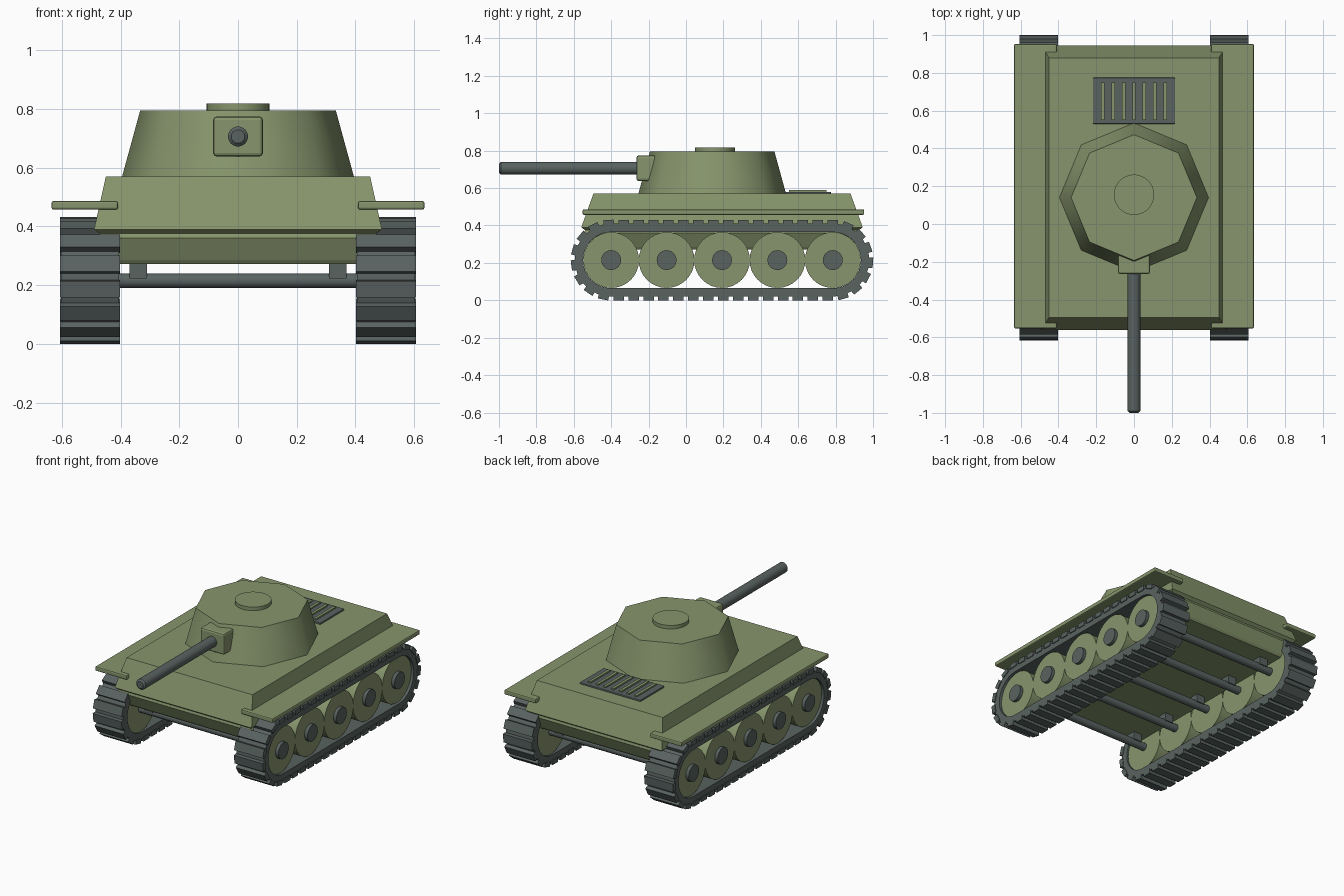
import bpy, bmesh
from math import pi, sin, cos
from mathutils import Matrix, Vector

old = bpy.data.objects.get("Cube")
if old:
    bpy.data.objects.remove(old, do_unlink=True)


def material(name, color):
    m = bpy.data.materials.new(name)
    m.use_nodes = True
    m.diffuse_color = color
    m.node_tree.nodes["Principled BSDF"].inputs["Base Color"].default_value = color
    return m


GREEN = material("olive green", (0.24, 0.30, 0.15, 1))
GREY = material("steel grey", (0.10, 0.125, 0.12, 1))


def finish(name, bm, mat, bevel=0, smooth=None):
    bmesh.ops.recalc_face_normals(bm, faces=bm.faces)
    mesh = bpy.data.meshes.new(name)
    bm.to_mesh(mesh)
    bm.free()
    ob = bpy.data.objects.new(name, mesh)
    bpy.context.collection.objects.link(ob)
    mesh.materials.append(mat)
    if bevel:
        mod = ob.modifiers.new("bevel", "BEVEL")
        mod.width, mod.segments = bevel, 2
    if smooth:
        bpy.ops.object.select_all(action="DESELECT")
        ob.select_set(True)
        bpy.context.view_layer.objects.active = ob
        bpy.ops.object.shade_smooth_by_angle(angle=smooth)
    return ob


def add_box(bm, x, y, z, matrix=Matrix()):
    center = Vector(((x[0] + x[1]) / 2, (y[0] + y[1]) / 2, (z[0] + z[1]) / 2))
    size = (x[1] - x[0], y[1] - y[0], z[1] - z[0])
    bmesh.ops.create_cube(bm, size=1, matrix=matrix @ Matrix.Translation(center)
                          @ Matrix.Diagonal((*size, 1)))


def box(name, mat, x, y, z, bevel=0):
    bm = bmesh.new()
    add_box(bm, x, y, z)
    return finish(name, bm, mat, bevel)


def loft(name, mat, rings):
    # Stack of rectangles: (z, half width, front y, back y)
    bm = bmesh.new()
    loops = [[bm.verts.new(p + (z,)) for p in ((-w, f), (w, f), (w, b), (-w, b))]
             for z, w, f, b in rings]
    for lo, hi in zip(loops, loops[1:]):
        for i in range(4):
            j = (i + 1) % 4
            bm.faces.new((lo[i], lo[j], hi[j], hi[i]))
    bm.faces.new(loops[0])
    bm.faces.new(loops[-1])
    return finish(name, bm, mat)


def rod(name, mat, start, end, r1, r2=None, sides=32, smooth=0.7, bevel=0):
    start, end = Vector(start), Vector(end)
    axis = end - start
    rot = axis.to_track_quat("Z", "Y").to_matrix().to_4x4()
    bm = bmesh.new()
    bmesh.ops.create_cone(bm, cap_ends=True, segments=sides, radius1=r1,
                          radius2=r1 if r2 is None else r2, depth=axis.length,
                          matrix=Matrix.Translation((start + end) / 2) @ rot)
    return finish(name, bm, mat, bevel, smooth)


# Hull: sloped upper body over a slightly inset lower tub
loft("upper_hull", GREEN, [(0.375, 0.47, -0.54, 0.925), (0.39, 0.49, -0.56, 0.945),
                           (0.57, 0.45, -0.495, 0.88)])
loft("lower_hull", GREEN, [(0.272, 0.43, -0.50, 0.885), (0.285, 0.44, -0.51, 0.895),
                           (0.36, 0.48, -0.545, 0.93), (0.376, 0.47, -0.54, 0.925)])

# Turret, hatch, mantlet and gun
TY = 0.14
rod("turret", GREEN, (0, TY, 0.565), (0, TY, 0.795), 0.396, 0.333, sides=8, smooth=0.87)
rod("hatch", GREEN, (0, 0.155, 0.79), (0, 0.155, 0.818), 0.107)
box("gun_mantlet", GREEN, (-0.085, 0.085), (-0.265, -0.16), (0.638, 0.774), bevel=0.012)
rod("gun_barrel", GREY, (0, -0.2, 0.706), (0, -0.99, 0.706), 0.034)
rod("gun_muzzle", GREY, (0, -0.99, 0.706), (0, -1.0, 0.706), 0.034, 0.023)

# Engine grille with raised slats
box("engine_grille", GREY, (-0.217, 0.217), (0.53, 0.775), (0.56, 0.58), bevel=0.004)
bm = bmesh.new()
for i in range(-3, 4):
    x = i * 0.055
    add_box(bm, (x - 0.009, x + 0.009), (0.55, 0.75), (0.575, 0.589))
finish("grille_slats", bm, GREEN)

# Running gear
WZ, Y0, Y1 = 0.215, -0.40, 0.785
STRAIGHT, R = Y1 - Y0, 0.195
LENGTH = 2 * STRAIGHT + 2 * pi * R


def oval(r, steps=16):
    # Closed loop around the first and last wheels
    pts = []
    for cy, a0 in ((Y1, -pi / 2), (Y0, pi / 2)):
        for i in range(steps + 1):
            a = a0 + pi * i / steps
            pts.append((cy + r * cos(a), WZ + r * sin(a)))
    return pts


def along(d):
    # Position and outward angle at a distance along the track
    for cy, a0, way in ((Y0, -pi / 2, 1), (Y1, pi / 2, -1)):
        if d < STRAIGHT:
            return cy + way * d, WZ - way * R, a0
        d -= STRAIGHT
        if d < pi * R:
            a = a0 + d / R
            cy += way * STRAIGHT
            return cy + R * cos(a), WZ + R * sin(a), a
        d -= pi * R
    return Y0, WZ - R, -pi / 2


def track_band(name, xa, xb):
    bm = bmesh.new()
    rings = [[bm.verts.new((x, y, z)) for y, z in oval(r)]
             for x, r in ((xa, R), (xb, R), (xb, 0.15), (xa, 0.15))]
    n = len(rings[0])
    for k in range(4):
        a, b = rings[k], rings[(k + 1) % 4]
        for i in range(n):
            j = (i + 1) % n
            bm.faces.new((a[i], a[j], b[j], b[i]))
    finish(name, bm, GREY, smooth=0.6)


def track_lugs(name, xa, xb, count=45):
    bm = bmesh.new()
    for i in range(count):
        y, z, a = along((i + 0.5) * LENGTH / count)
        place = Matrix.Translation((0, y, z)) @ Matrix.Rotation(a, 4, "X")
        add_box(bm, (xa, xb), (-0.01, 0.02), (-0.028, 0.028), place)
    finish(name, bm, GREY)


WHEELS = [Y0 + STRAIGHT * i / 4 for i in range(5)]
for side, s in (("left", 1), ("right", -1)):
    def span(a, b):
        return tuple(sorted((s * a, s * b)))

    track_band(side + "_track_band", *span(0.405, 0.602))
    track_lugs(side + "_track_lugs", *span(0.402, 0.607))
    box(side + "_fender", GREEN, span(0.408, 0.635), (-0.553, 0.953), (0.457, 0.486),
        bevel=0.007)
    for i, y in enumerate(WHEELS, 1):
        rod(f"{side}_wheel_{i}", GREEN, (s * 0.415, y, WZ), (s * 0.585, y, WZ), 0.149)
        rod(f"{side}_hub_{i}", GREY, (s * 0.56, y, WZ), (s * 0.606, y, WZ), 0.053, sides=24)
        box(f"{side}_bracket_{i}", GREY, span(0.31, 0.37), (y - 0.03, y + 0.03),
            (0.222, 0.28))

for i, y in enumerate(WHEELS, 1):
    rod(f"axle_{i}", GREY, (-0.43, y, WZ), (0.43, y, WZ), 0.025, sides=16)
